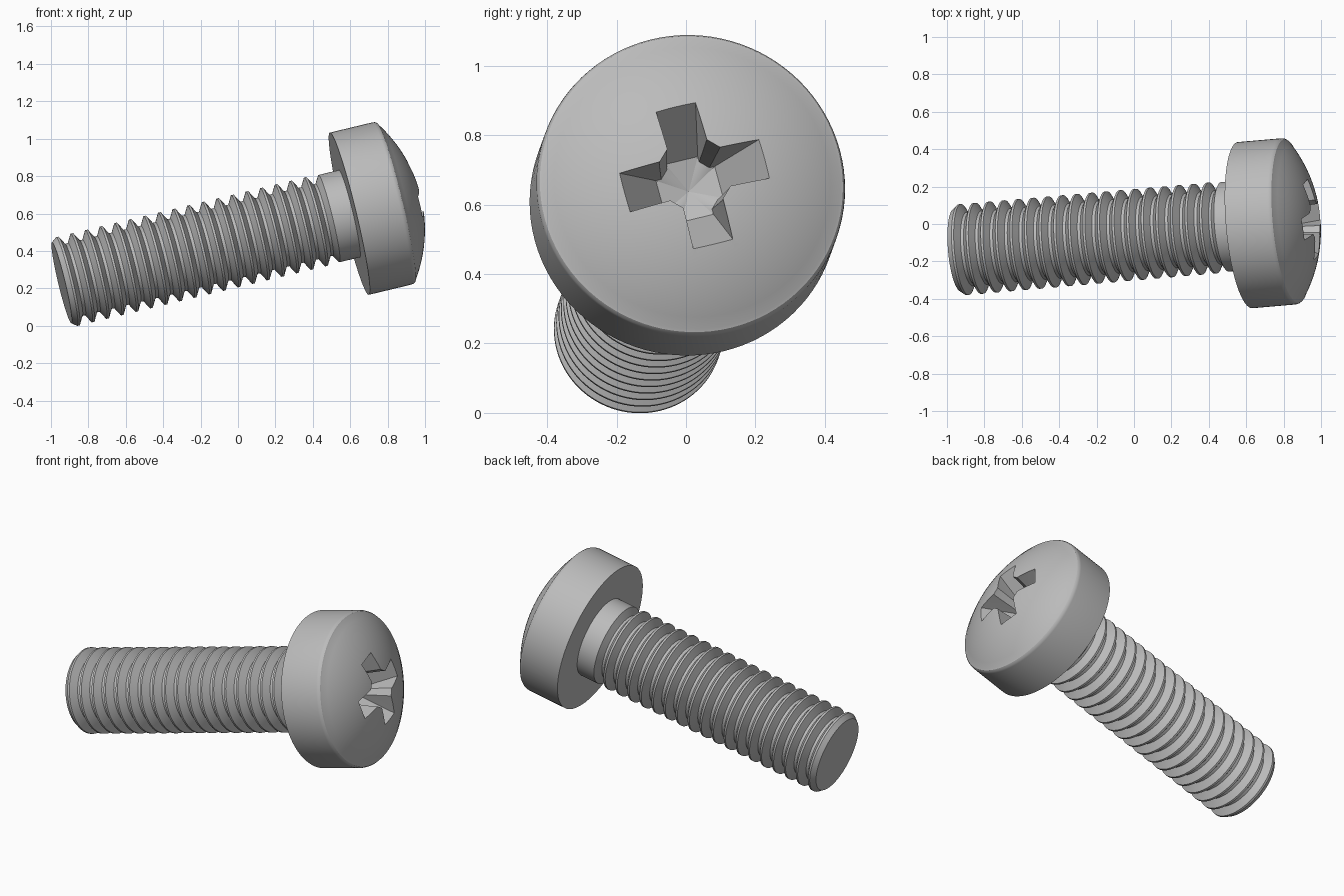
import bpy, bmesh, math
from mathutils import Vector, Matrix

if "Cube" in bpy.data.objects:
    bpy.data.objects.remove(bpy.data.objects["Cube"])

# Screw frame: origin at centre of head underside, local z along the axis to the head
axis = Vector((0.969, 0.0843, 0.2326)).normalized()
u = (Vector((0, 1, 0)) - axis * axis.y).normalized()
v = axis.cross(u)
FRAME = Matrix.Translation((0.595, -0.006, 0.599)) @ Matrix((u, v, axis)).transposed().to_4x4()

metal = bpy.data.materials.new("grey metal")
metal.diffuse_color = (0.5, 0.5, 0.5, 1)
metal.use_nodes = True
metal.node_tree.nodes["Principled BSDF"].inputs["Base Color"].default_value = metal.diffuse_color


def loft(name, rings, tip=None):
    """Closed solid from equal-length rings of points; optional end tip."""
    bm = bmesh.new()
    loops = [[bm.verts.new(p) for p in r] for r in rings]
    n = len(loops[0])
    for a, b in zip(loops, loops[1:]):
        for i in range(n):
            j = (i + 1) % n
            bm.faces.new((a[i], a[j], b[j], b[i]))
    bm.faces.new(loops[0])
    if tip:
        t = bm.verts.new(tip)
        for i in range(n):
            bm.faces.new((loops[-1][i], loops[-1][(i + 1) % n], t))
    else:
        bm.faces.new(loops[-1])
    bmesh.ops.recalc_face_normals(bm, faces=bm.faces)
    bm.transform(FRAME)
    me = bpy.data.meshes.new(name)
    bm.to_mesh(me)
    bm.free()
    me.materials.append(metal)
    ob = bpy.data.objects.new(name, me)
    bpy.context.collection.objects.link(ob)
    return ob


def lathe(name, profile, tip=None, n=96):
    ang = [2 * math.pi * i / n for i in range(n)]
    return loft(name, [[(r * math.cos(a), r * math.sin(a), t) for a in ang]
                       for t, r in profile], tip)


def smooth(ob):
    bpy.ops.object.select_all(action='DESELECT')
    ob.select_set(True)
    bpy.context.view_layer.objects.active = ob
    bpy.ops.object.shade_smooth_by_angle(angle=math.radians(30))


# Domed pan head
APEX, RS = 0.393, 0.76
prof = [(0, 0.446), (0.235, 0.446), (0.247, 0.444), (0.256, 0.438)]
for k in range(14):
    r = 0.43 * (1 - k / 14)
    prof.append((APEX - RS + math.sqrt(RS * RS - r * r), r))
head = lathe("head", prof, (0, 0, APEX))


# Cross recess: tapered cross with chamfered inner corners and a conical bottom
def cross(t, L, w, a):
    pts = []
    for q in range(4):
        ang = math.radians(15 + 90 * q)
        c, s = math.cos(ang), math.sin(ang)
        for x, y in ((L, -w), (L, w), (a, w), (w, a)):
            pts.append((x * c - y * s, x * s + y * c, t))
    return pts


cutter = loft("recess_cutter", [cross(APEX + 0.1, 0.21, 0.059, 0.09),
                                cross(APEX - 0.029, 0.21, 0.059, 0.09),
                                cross(APEX - 0.20, 0.088, 0.048, 0.072)],
              (0, 0, APEX - 0.23))
mod = head.modifiers.new("recess", 'BOOLEAN')
mod.operation, mod.solver, mod.object = 'DIFFERENCE', 'EXACT', cutter
bpy.context.view_layer.objects.active = head
bpy.ops.object.modifier_apply(modifier=mod.name)
bpy.data.objects.remove(cutter)
smooth(head)

# Threaded shaft with plain neck
P, MAJOR, MINOR = 0.0805, 0.244, 0.198
prof = [(0.02, 0.24), (-0.112, 0.24), (-0.138, MINOR)]
for k in range(18):
    c = -(0.1845 + P * k)
    prof += [(c + 0.032, MINOR), (c + 0.006, MAJOR), (c - 0.006, MAJOR)]
    if k < 17:
        prof.append((c - 0.032, MINOR))
prof.append((-1.587, 0.222))
shaft = lathe("threaded_shaft", prof)
smooth(shaft)
